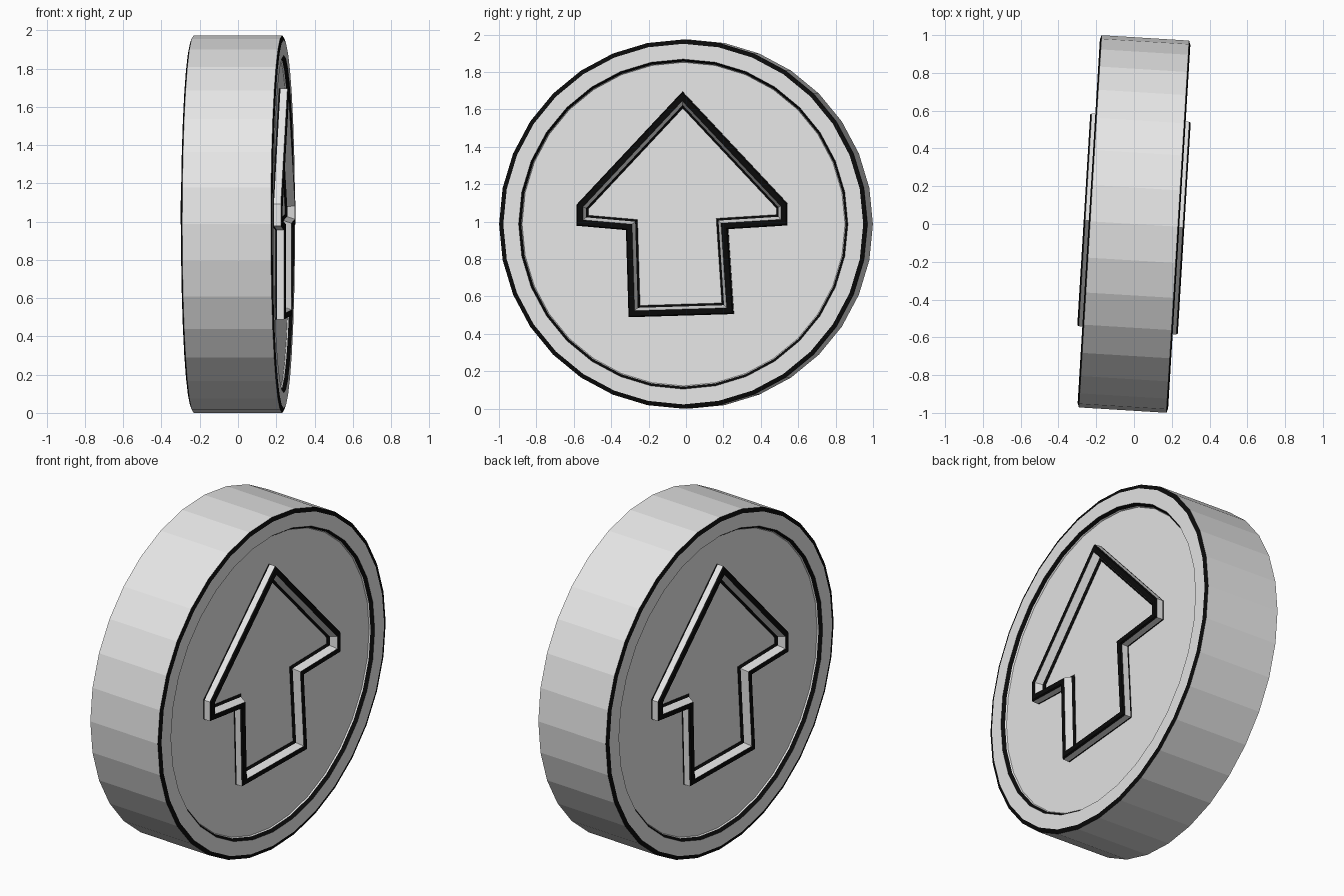
import bpy, bmesh, math
from mathutils import Vector, Matrix

if "Cube" in bpy.data.objects:
    bpy.data.objects.remove(bpy.data.objects["Cube"])

R, HALF, REC, TOP, SIDES = 0.987, 0.24, 0.215, 0.267, 32
TURN = Matrix.Translation((0, 0, R)) @ Matrix.Rotation(math.radians(-3.5), 4, 'Z')
GREY, BLACK = 0, 1


def material(name, value):
    m = bpy.data.materials.new(name)
    m.diffuse_color = (value, value, value, 1)
    m.use_nodes = True
    m.node_tree.nodes["Principled BSDF"].inputs["Base Color"].default_value = m.diffuse_color
    return m


MATERIALS = [material("light grey", 0.8), material("outline black", 0.003)]


def bridge(bm, a, b, colour):
    n = len(a)
    for i in range(n):
        j = (i + 1) % n
        bm.faces.new((a[i], a[j], b[j], b[i])).material_index = colour


def finish(bm, name, matrix):
    bmesh.ops.recalc_face_normals(bm, faces=bm.faces)
    bm.transform(matrix)
    me = bpy.data.meshes.new(name)
    bm.to_mesh(me)
    bm.free()
    for m in MATERIALS:
        me.materials.append(m)
    ob = bpy.data.objects.new(name, me)
    bpy.context.collection.objects.link(ob)


def inset(pts, d):
    # mitred inward offset of a counter-clockwise outline
    out = []
    for i, p in enumerate(pts):
        e1 = (p - pts[i - 1]).normalized()
        e2 = (pts[(i + 1) % len(pts)] - p).normalized()
        n1, n2 = Vector((-e1.y, e1.x)), Vector((-e2.y, e2.x))
        out.append(p + (n1 + n2) * d / (1 + n1.dot(n2)))
    return out


# coin disc: half profile (x, radius, colour of the band after it), mirrored
half = [(REC, 0.865, GREY), (REC + 0.007, 0.869, BLACK), (HALF, 0.882, GREY),
        (HALF, 0.964, BLACK), (HALF - 0.008, R, GREY)]
profile = [(x, r) for x, r, c in half] + [(-x, r) for x, r, c in reversed(half)]
bands = [c for x, r, c in half]
bands += bands[-2::-1]
bm = bmesh.new()
rings = []
for x, r in profile:
    rings.append([bm.verts.new((x, r * math.cos(2 * math.pi * i / SIDES),
                                r * math.sin(2 * math.pi * i / SIDES))) for i in range(SIDES)])
for a, b, c in zip(rings, rings[1:], bands):
    bridge(bm, a, b, c)
bm.faces.new(rings[0])
bm.faces.new(rings[-1])
finish(bm, "coin_disc", TURN)

# raised arrow outline with black edging, repeated on each face
arrow = [(-.292, .489), (.27, .506), (.24, .960), (.558, .980), (.558, 1.097),
         (-.004, 1.695), (-.57, 1.092), (-.57, .978), (-.306, .955)]
arrow = [Vector((y, z - R)) for y, z in arrow]
section = [(0, REC - 0.01, BLACK), (0, REC + 0.008, GREY), (0, TOP - 0.008, BLACK),
           (0.006, TOP, BLACK), (0.034, TOP, GREY), (0.049, REC + 0.012, BLACK),
           (0.061, REC + 0.002, BLACK), (0.061, REC - 0.01, GREY)]
for name, angle in (("arrow_outline_right", 0), ("arrow_outline_left", math.pi)):
    bm = bmesh.new()
    loops = [[bm.verts.new((x, p.x, p.y)) for p in inset(arrow, d)] for d, x, c in section]
    for i, (d, x, c) in enumerate(section):
        bridge(bm, loops[i], loops[(i + 1) % len(loops)], c)
    finish(bm, name, TURN @ Matrix.Rotation(angle, 4, 'Z'))
